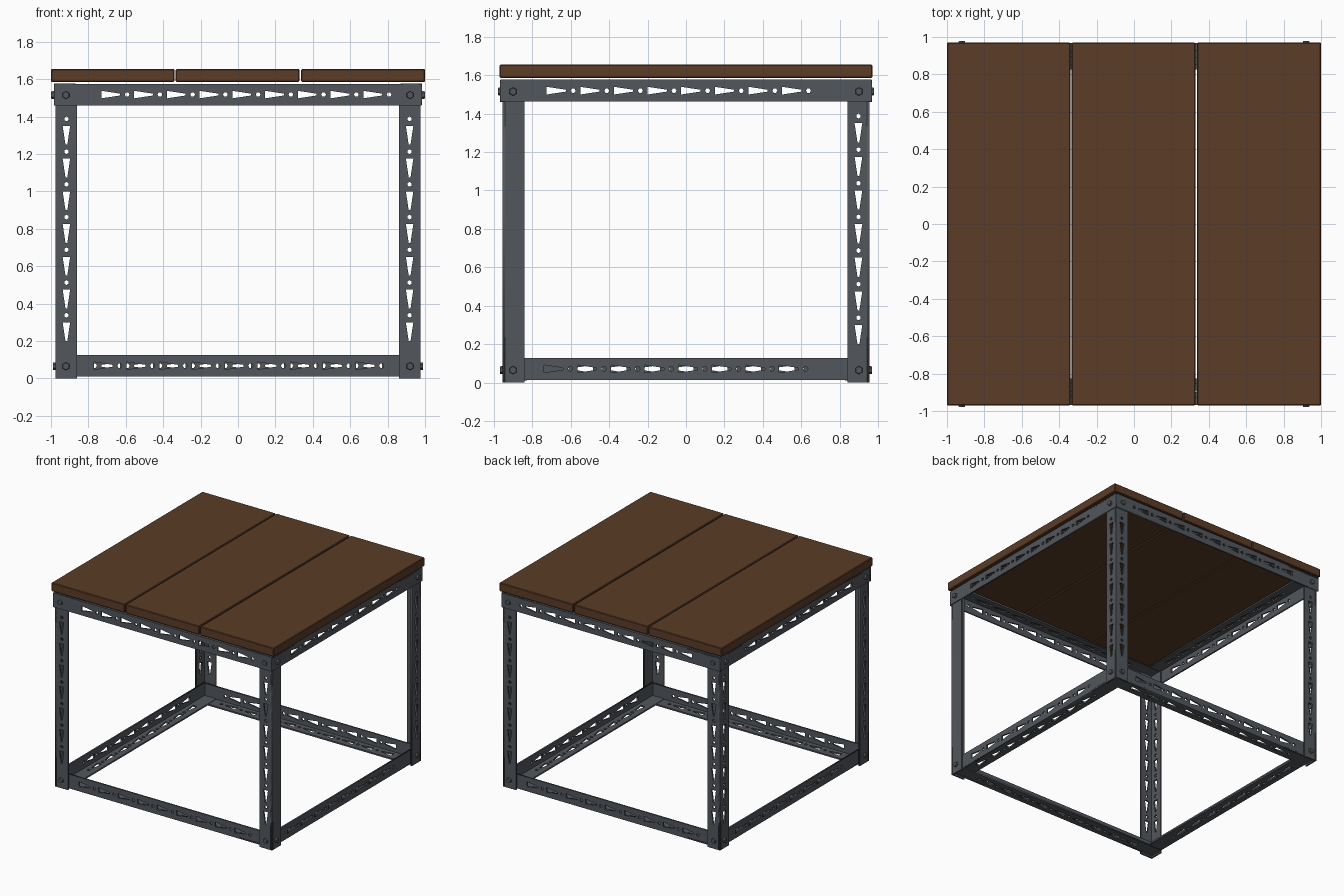
import bpy, bmesh, math
from mathutils import Matrix, Vector

if "Cube" in bpy.data.objects:
    bpy.data.objects.remove(bpy.data.objects["Cube"])

T = 0.012      # steel thickness
W = 0.115      # flange width
STEP = 0.175   # slot spacing


def material(name, rgb):
    m = bpy.data.materials.new(name)
    m.diffuse_color = (*rgb, 1)
    m.use_nodes = True
    m.node_tree.nodes["Principled BSDF"].inputs["Base Color"].default_value = m.diffuse_color
    return m


WOOD = material("brown wood", (0.105, 0.046, 0.020))
STEEL = material("dark grey steel", (0.085, 0.095, 0.107))


def add_object(name, bm, mat):
    mesh = bpy.data.meshes.new(name)
    bm.to_mesh(mesh)
    bm.free()
    mesh.materials.append(mat)
    ob = bpy.data.objects.new(name, mesh)
    bpy.context.collection.objects.link(ob)
    return ob


def slotted_strip(length, first, count, direction, holes=True):
    """Flat steel strip with tapered slots and small round holes between them."""
    cu = bpy.data.curves.new("strip", 'CURVE')
    cu.dimensions, cu.fill_mode, cu.extrude = '2D', 'BOTH', T / 2

    def loop(pts):
        sp = cu.splines.new('POLY')
        sp.points.add(len(pts) - 1)
        for p, (x, y) in zip(sp.points, pts):
            p.co = (x, y, 0, 1)
        sp.use_cyclic_u = True

    loop([(0, 0), (length, 0), (length, W), (0, W)])
    for k in range(count if holes else 0):
        c, m, d = first + k * STEP, W / 2, direction
        loop([(c - d * .05, m - .02), (c + d * .05, m - .005),
              (c + d * .05, m + .005), (c - d * .05, m + .02)])
        loop([(c + STEP / 2 + .013 * math.cos(a * math.pi / 3),
               m + .013 * math.sin(a * math.pi / 3)) for a in range(6)])
    ob = bpy.data.objects.new("strip", cu)
    mesh = bpy.data.meshes.new_from_object(ob)
    bpy.data.objects.remove(ob)
    bpy.data.curves.remove(cu)
    return mesh


def angle_iron(name, corner, u, a, b, length, first, count, direction=1, solid_b=False):
    """L-section along u from its outer corner; flanges extend along a and b."""
    corner, u, a, b = Vector(corner), Vector(u), Vector(a), Vector(b)
    bm = bmesh.new()
    for v, other, holes in ((a, b, True), (b, a, not solid_b)):
        mesh = slotted_strip(length, first, count, direction, holes)
        n = u.cross(v)
        mat = Matrix((u, v, n)).transposed().to_4x4()
        mat.translation = corner + other * T / 2
        mesh.transform(mat)
        bm.from_mesh(mesh)
        bpy.data.meshes.remove(mesh)
    return add_object(name, bm, STEEL)


def bolt(name, pos, axis):
    bm = bmesh.new()
    rot = Vector(axis).to_track_quat('Z', 'Y').to_matrix().to_4x4()
    bmesh.ops.create_cone(bm, cap_ends=True, segments=6, radius1=.023, radius2=.019,
                          depth=.022, matrix=Matrix.Translation(pos) @ rot)
    add_object(name, bm, STEEL)


# Table top: three planks
for i, (x0, x1) in enumerate(((-1, -.34), (-.333, .328), (.338, 1))):
    bm = bmesh.new()
    bmesh.ops.create_cube(bm, size=1, matrix=Matrix.Translation(((x0 + x1) / 2, 0, 1.62))
                          @ Matrix.Diagonal((x1 - x0, 1.94, .07, 1)))
    bmesh.ops.bevel(bm, geom=bm.edges[:], offset=.005, segments=1, affect='EDGES')
    add_object(f"plank_{i + 1}", bm, WOOD)

# Legs with bolts at both ends
for sx in (-1, 1):
    for sy in (-1, 1):
        side = ("front" if sy < 0 else "back") + ("_left" if sx < 0 else "_right")
        angle_iron(f"{side}_leg", (sx * .975, sy * .955, 0), (0, 0, 1), (-sx, 0, 0),
                   (0, -sy, 0), 1.57, .25, 7, -1, solid_b=(sx > 0 and sy < 0))
        for z, off in ((.065, 0), (1.515, .01)):
            bolt(f"{side}_bolt", (sx * .92, sy * (.958 + off), z), (0, sy, 0))
            bolt(f"{side}_side_bolt", (sx * (.978 + off), sy * .90, z), (sx, 0, 0))

# Top rails wrap outside the legs, bottom rails sit inside them
for s, fb, lr in ((-1, "front", "left"), (1, "back", "right")):
    angle_iron(f"{fb}_top_rail", (-.985, s * .967, 1.575), (1, 0, 0), (0, 0, -1),
               (0, -s, 0), 1.965, .305, 9)
    angle_iron(f"{lr}_top_rail", (s * .983, -.965, 1.577), (0, 1, 0), (0, 0, -1),
               (-s, 0, 0), 1.93, .29, 8)
    angle_iron(f"{fb}_bottom_rail", (s * .96, s * .942, .01), (-s, 0, 0), (0, 0, 1),
               (0, -s, 0), 1.92, .24, 9)
    angle_iron(f"{lr}_bottom_rail", (s * .962, -s * .94, .014), (0, s, 0), (0, 0, 1),
               (-s, 0, 0), 1.88, .25, 8)
